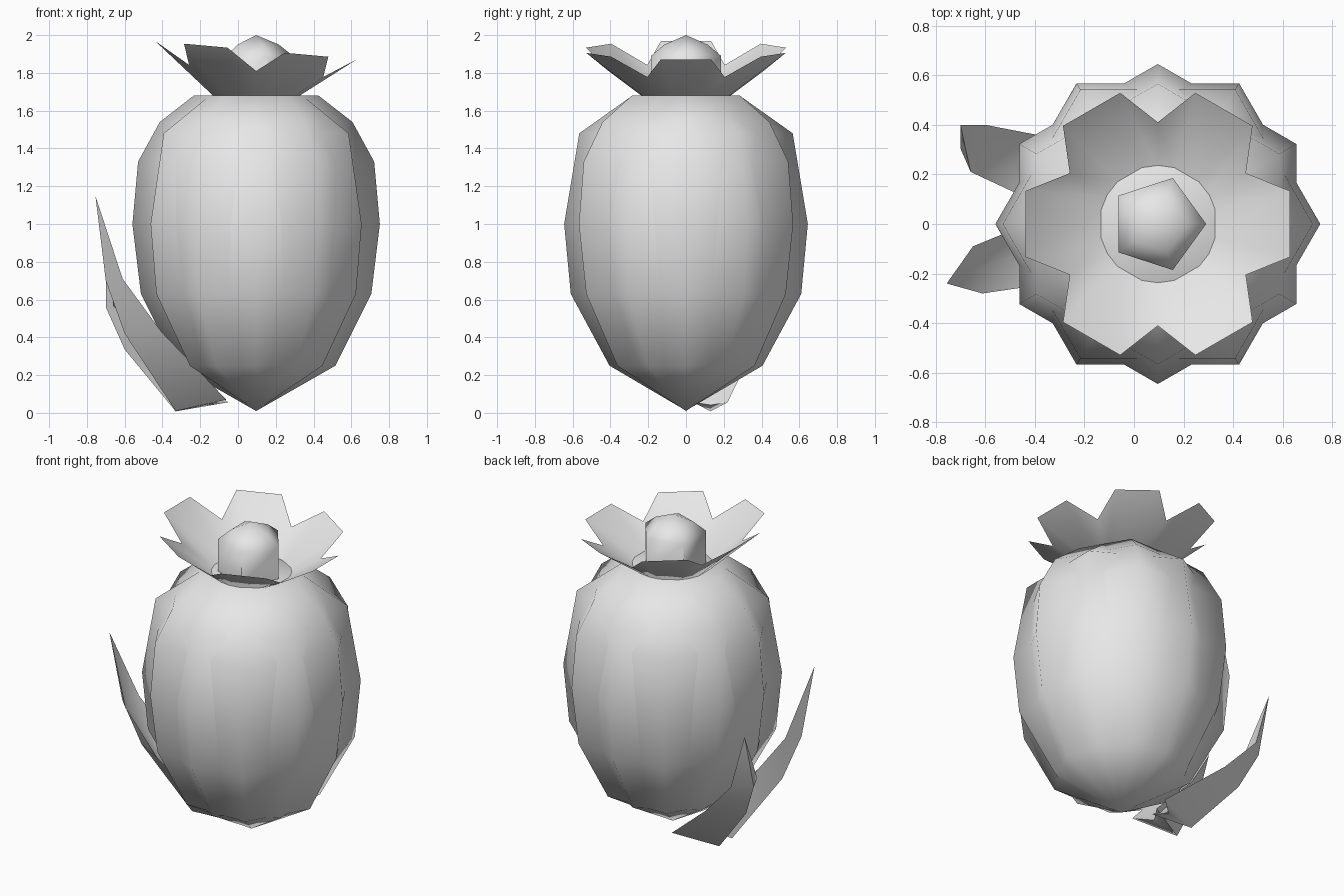
import bpy
from math import sin, cos, pi, radians
from mathutils import Vector

if "Cube" in bpy.data.objects:
    bpy.data.objects.remove(bpy.data.objects["Cube"], do_unlink=True)

AXIS = 0.096  # x of the fruit's centre line

grey = bpy.data.materials.new("plain_grey")
grey.use_nodes = True
grey.diffuse_color = (0.8, 0.8, 0.8, 1)
grey.node_tree.nodes["Principled BSDF"].inputs["Base Color"].default_value = (0.8, 0.8, 0.8, 1)


def loft(name, rings, cap_start=False, cap_end=False, angle=70):
    """Skin equal-length rings; a ring of one point becomes a tip."""
    verts, faces, ids = [], [], []
    for ring in rings:
        ids.append(list(range(len(verts), len(verts) + len(ring))))
        verts += ring
    for a, b in zip(ids, ids[1:]):
        n = max(len(a), len(b))
        for i in range(n):
            j = (i + 1) % n
            if len(a) == 1:
                faces.append((a[0], b[j], b[i]))
            elif len(b) == 1:
                faces.append((a[i], a[j], b[0]))
            else:
                faces.append((a[i], a[j], b[j], b[i]))
    if cap_start:
        faces.append(ids[0][::-1])
    if cap_end:
        faces.append(ids[-1])
    mesh = bpy.data.meshes.new(name)
    mesh.from_pydata(verts, [], faces)
    mesh.materials.append(grey)
    obj = bpy.data.objects.new(name, mesh)
    bpy.context.collection.objects.link(obj)
    bpy.ops.object.select_all(action='DESELECT')
    obj.select_set(True)
    bpy.context.view_layer.objects.active = obj
    bpy.ops.object.shade_smooth_by_angle(angle=radians(angle))
    return obj


def lathe_rings(profile, sides, turn=0.0):
    rings = []
    for r, z in profile:
        count = sides if r else 1
        rings.append([(AXIS + r * cos(turn + 2 * pi * i / sides),
                       r * sin(turn + 2 * pi * i / sides), z) for i in range(count)])
    return rings


# Ribbed fruit: two six-sided shells turned against each other
shell = [(0, 0.01), (0.42, 0.25), (0.61, 0.63), (0.655, 1.0), (0.625, 1.33), (0.51, 1.54), (0.33, 1.68)]
cross_shell = [(0, 0.012), (0.405, 0.25), (0.61, 0.63), (0.645, 1.0), (0.565, 1.48), (0.285, 1.679)]
loft("fruit_shell", lathe_rings(shell, 6), cap_end=True)
loft("fruit_cross_shell", lathe_rings(cross_shell, 6, pi / 6), cap_end=True)

# Flower crown: six blunt petals joined at notches, slightly tilted
base, rim = [], []
for k in range(6):
    for offset, radius, height in ((-14, 0.55, 1.92), (14, 0.55, 1.92), (30, 0.41, 1.81)):
        a = radians(60 * k + offset)
        dx, dy = cos(a), sin(a)
        base.append((AXIS + 0.23 * dx, 0.23 * dy, 1.675))
        rim.append((AXIS + radius * dx, radius * dy, height - 0.09 * radius * dx))
loft("petal_crown", [base, rim], cap_start=True)

# Central bud with a five-sided dome
loft("flower_bud", lathe_rings([(0.195, 1.68), (0.195, 1.89), (0.12, 1.95), (0, 2.0)], 5))


# Curved leaves: keel outside, two edges, shallow groove inside
def leaf(name, ys, rise, tilt):
    stations = [(-0.33, 0.01, -0.08, 0.07, 0.09),
                (-0.60, 0.42, -0.43, 0.43, 0.12),
                (-0.70, 0.70, -0.63, 0.71, 0.095)]
    rings = []
    for (kx, kz, ex, ez, half), y in zip(stations, ys):
        gx, gz = ex * 0.7 + kx * 0.3, ez * 0.7 + kz * 0.3
        rings.append([(kx, y, kz * rise), (ex + tilt * half, y + half, ez * rise),
                      (gx, y, gz * rise), (ex - tilt * half, y - half, ez * rise)])
    rings.append([(-0.755 if ys[-1] < 0 else -0.70, ys[-1], 1.15 * rise)])
    loft(name, rings, cap_start=True)


leaf("front_leaf", (0.0, -0.13, -0.185, -0.24), 1.0, -0.2)
leaf("back_leaf", (0.13, 0.24, 0.305, 0.40), 0.8, 0.3)
